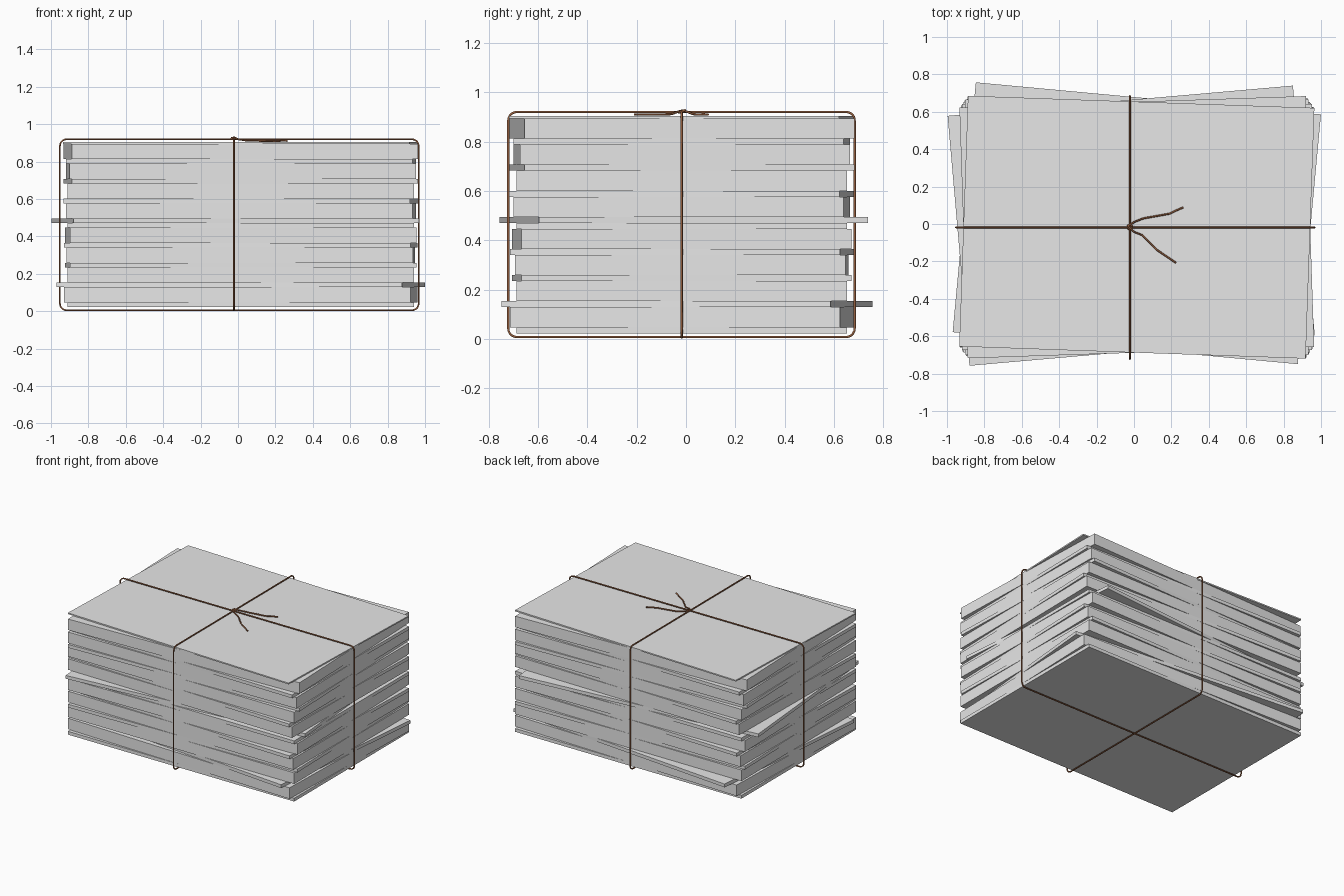
import bpy, math

if "Cube" in bpy.data.objects:
    bpy.data.objects.remove(bpy.data.objects["Cube"])

def material(name, rgb):
    m = bpy.data.materials.new(name)
    m.diffuse_color = (*rgb, 1)
    m.use_nodes = True
    m.node_tree.nodes["Principled BSDF"].inputs["Base Color"].default_value = m.diffuse_color
    return m

PAPER = material("grey paper", (0.8, 0.8, 0.8))
TWINE = material("brown twine", (0.30, 0.115, 0.05))

W, D = 1.853, 1.341          # sheet size
CX, CY = 0.015, -0.017       # usual stack centre

def slab(name, z0, z1, deg, cx=CX, cy=CY):
    bpy.ops.mesh.primitive_cube_add(size=1, location=(cx, cy, (z0 + z1) / 2),
                                    rotation=(0, 0, math.radians(deg)))
    o = bpy.context.object
    o.name = name
    o.scale = (W, D, z1 - z0)
    o.data.materials.append(PAPER)

def string(name, pts, r=0.005, closed=False):
    cu = bpy.data.curves.new(name, 'CURVE')
    cu.dimensions = '3D'
    cu.bevel_depth = r
    cu.bevel_resolution = 1
    cu.use_fill_caps = True
    sp = cu.splines.new('POLY')
    sp.points.add(len(pts) - 1)
    for p, c in zip(sp.points, pts):
        p.co = (*c, 1)
    sp.use_cyclic_u = closed
    o = bpy.data.objects.new(name, cu)
    bpy.context.collection.objects.link(o)
    cu.materials.append(TWINE)
    # turn the curve into a mesh tube
    bpy.ops.object.select_all(action='DESELECT')
    o.select_set(True)
    bpy.context.view_layer.objects.active = o
    bpy.ops.object.convert(target='MESH')
    bpy.ops.object.shade_smooth_by_angle(angle=math.radians(70))

def rounded_rect(a0, a1, b0, b1, r, n=5):
    pts = []
    for ca, cb, start in ((a1 - r, b1 - r, 0), (a0 + r, b1 - r, 90),
                          (a0 + r, b0 + r, 180), (a1 - r, b0 + r, 270)):
        for i in range(n + 1):
            t = math.radians(start + 90 * i / n)
            pts.append((ca + r * math.cos(t), cb + r * math.sin(t)))
    return pts

# paper stack, bottom to top: thickness and twist in degrees
THICK, THIN = 0.0815, 0.0245
layers = [(THIN, 0), (THICK, -1.7), (THIN, -5.3), (THICK, 0),
          (THIN, 1.2), (THICK, -0.4), (THIN, -1.7), (THICK, 1.2),
          (THIN, 0), (THIN, 5.0), (THICK, -0.8), (THIN, -1.9),
          (THICK, 0), (THIN, 1.9), (THICK, 0.8), (THIN, -0.8), (THICK, 1.9)]
z = 0.022
for i, (t, a) in enumerate(layers):
    c = {2: (0.015, 0.004), 9: (-0.015, -0.009)}.get(i, (CX, CY))
    slab(f"paper_bundle_{i:02d}", z, z + t, a, *c)
    z += t
slab("top_sheet", z, 0.904, -2.0)

# twine wrapped both ways
string("long_twine_loop",
       [(a, -0.018, b) for a, b in rounded_rect(-0.952, 0.966, 0.005, 0.919, 0.035)], closed=True)
string("cross_twine_loop",
       [(-0.022, a, b) for a, b in rounded_rect(-0.722, 0.685, 0.007, 0.921, 0.035)], closed=True)

# knot and loose ends
string("twine_knot", [(-0.022 + 0.013 * math.cos(t * math.pi / 5), -0.016 + 0.013 * math.sin(t * math.pi / 5),
                       0.923 + 0.005 * math.sin(t * math.pi / 5)) for t in range(10)], closed=True)
string("twine_end_back", [(-0.035, -0.014, 0.927), (0.0, 0.01, 0.92), (0.05, 0.03, 0.912),
                          (0.19, 0.055, 0.91), (0.22, 0.07, 0.912), (0.264, 0.089, 0.91)])
string("twine_end_front", [(-0.03, -0.014, 0.927), (0.0, -0.042, 0.919), (0.045, -0.06, 0.912),
                           (0.12, -0.137, 0.91), (0.225, -0.208, 0.91)])
